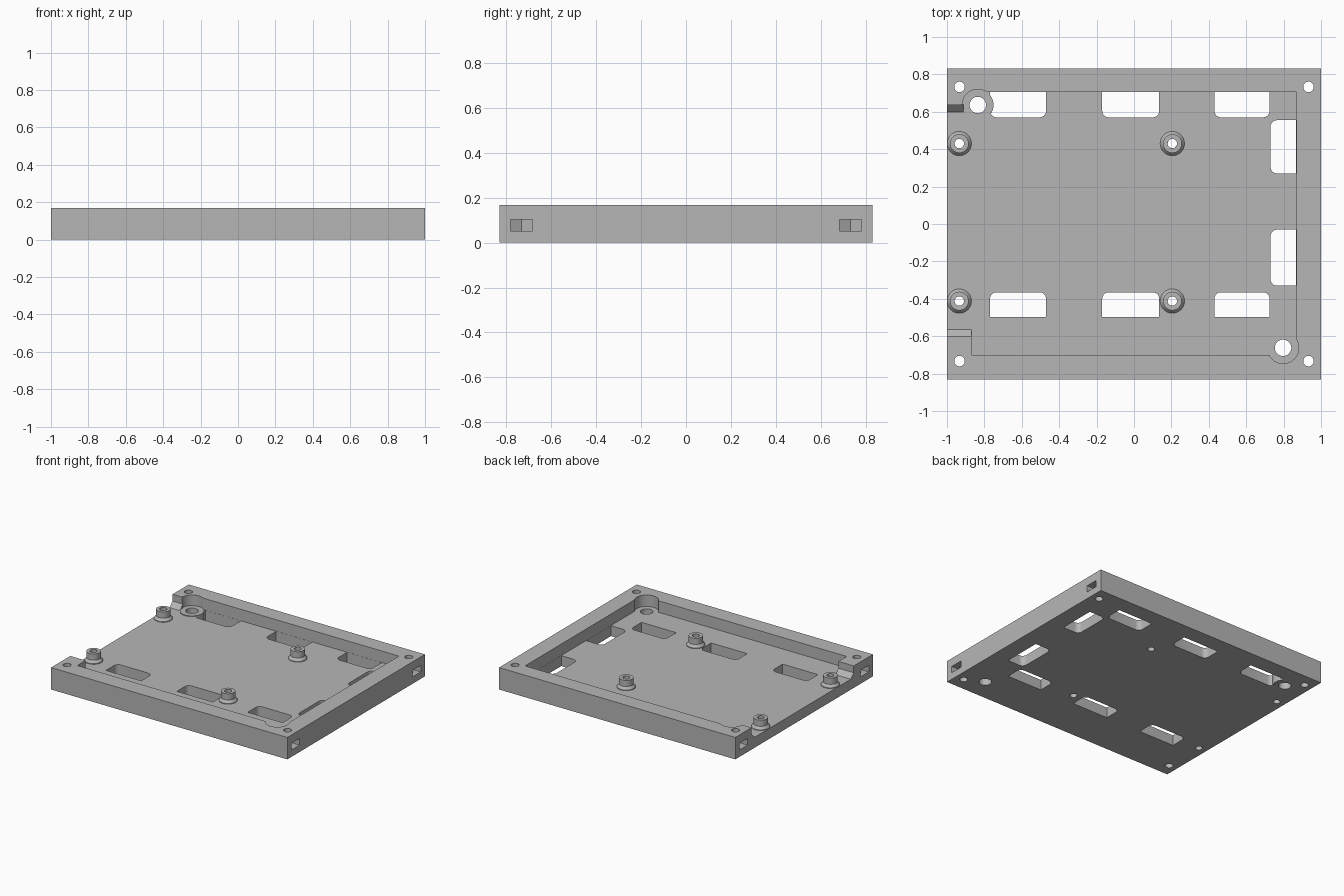
import bpy, bmesh
from math import cos, sin, pi

if "Cube" in bpy.data.objects:
    bpy.data.objects.remove(bpy.data.objects["Cube"])

HALF_Y, TOP, FLOOR = 0.832, 0.168, 0.08
SIGNS = (-1, 1)

grey = bpy.data.materials.new("plain_grey")
grey.use_nodes = True
GREY = (0.47, 0.47, 0.47, 1)
grey.diffuse_color = GREY
grey.node_tree.nodes["Principled BSDF"].inputs["Base Color"].default_value = GREY


def finish(name, bm):
    bmesh.ops.recalc_face_normals(bm, faces=bm.faces)
    mesh = bpy.data.meshes.new(name)
    bm.to_mesh(mesh)
    bm.free()
    mesh.materials.append(grey)
    obj = bpy.data.objects.new(name, mesh)
    bpy.context.collection.objects.link(obj)
    return obj


def extrude(name, points, direction):
    """Solid made by pushing a flat outline along a direction."""
    bm = bmesh.new()
    face = bm.faces.new([bm.verts.new(p) for p in points])
    ext = bmesh.ops.extrude_face_region(bm, geom=[face])["geom"]
    bmesh.ops.translate(bm, vec=direction,
                        verts=[v for v in ext if isinstance(v, bmesh.types.BMVert)])
    return finish(name, bm)


def prism(name, outline, z0, z1):
    return extrude(name, [(x, y, z0) for x, y in outline], (0, 0, z1 - z0))


def arc(cx, cy, r, start=0.0, sweep=2 * pi, n=40, closed=False):
    steps = n + 1 if closed else n
    return [(cx + r * cos(start + sweep * i / n), cy + r * sin(start + sweep * i / n))
            for i in range(steps)]


def lathe(name, profile, cx, cy, n=40):
    """Ring made by turning a closed (radius, height) profile."""
    bm = bmesh.new()
    rings = [[bm.verts.new((x, y, z)) for x, y in arc(cx, cy, r, n=n)] for r, z in profile]
    for a, b in zip(rings, rings[1:] + rings[:1]):
        for i in range(n):
            j = (i + 1) % n
            bm.faces.new((a[i], a[j], b[j], b[i]))
    return finish(name, bm)


def smooth(obj):
    bpy.ops.object.select_all(action="DESELECT")
    obj.select_set(True)
    bpy.context.view_layer.objects.active = obj
    bpy.ops.object.shade_smooth_by_angle(angle=0.5)


def vent(x0, x1, y0, y1, rounded):
    """Slot through the floor; rounded lists the corners that are soft."""
    r = 0.035
    corners = [(x1, y1, -1, -1), (x0, y1, 1, -1), (x0, y0, 1, 1), (x1, y0, -1, 1)]
    outline = []
    for k, (x, y, sx, sy) in enumerate(corners):
        if k in rounded:
            outline += arc(x + sx * r, y + sy * r, r, k * pi / 2, pi / 2, 6, True)
        else:
            outline.append((x, y))
    return prism("vent_cutter", outline, -0.1, 0.11)


# Tray block
tray = prism("tray", [(-1, -HALF_Y), (1, -HALF_Y), (1, HALF_Y), (-1, HALF_Y)], 0, TOP)
cutters = []

# Pocket, open on one side between the two corner blocks
pocket = [(-1.1, -0.6), (-0.87, -0.6), (-0.87, -0.7), (0.868, -0.7),
          (0.868, 0.706), (-0.87, 0.706), (-0.87, 0.636), (-1.1, 0.636)]
cutters.append(prism("pocket_cutter", pocket, FLOOR, 0.4))

# Round clearances and mounting holes in two opposite corners
MOUNTS = [(-0.835, 0.636, 0.086), (0.797, -0.662, FLOOR)]
for x, y, z in MOUNTS:
    cutters.append(prism("clearance_cutter", arc(x, y, 0.084), z, 0.4))
    cutters.append(prism("mount_hole_cutter", arc(x, y, 0.044), -0.1, 0.3))

# Ventilation slots along three sides
for x0, x1 in ((-0.77, -0.47), (-0.17, 0.135), (0.43, 0.725)):
    cutters.append(vent(x0, x1, -0.497, -0.365, (0, 1)))
    cutters.append(vent(x0, x1, 0.57, 0.705, (2, 3)))
for y0, y1 in ((0.27, 0.555), (-0.33, -0.03)):
    cutters.append(vent(0.73, 0.867, y0, y1, (1, 2)))

# Corner screw holes with hexagonal nut slots opening sideways
for sx in SIGNS:
    for sy in SIGNS:
        cx, cy, half = sx * 0.933, sy * 0.733, 0.049
        cutters.append(prism("screw_hole_cutter", arc(cx, cy, 0.028, n=28), -0.1, 0.3))
        slot = [(sx * 1.1, cy - half), (cx, cy - half), (cx - sx * half * 0.58, cy - half),
                (cx - sx * half * 1.155, cy), (cx - sx * half * 0.58, cy + half),
                (sx * 1.1, cy + half)]
        slot.pop(1)
        cutters.append(prism("nut_slot_cutter", slot, 0.053, 0.103))

# Standoffs with flared feet and pilot holes
STANDOFFS = [(x, y) for x in (-0.934, 0.205) for y in (-0.412, 0.43)]
for x, y in STANDOFFS:
    cutters.append(prism("pilot_hole_cutter", arc(x, y, 0.025, n=28), -0.1, 0.3))
    smooth(lathe("standoff", [(0.025, 0.06), (0.065, 0.06), (0.065, FLOOR + 0.005),
                              (0.05, 0.105), (0.05, 0.152), (0.025, 0.152)], x, y))

# Cut everything out of the tray
bpy.context.view_layer.objects.active = tray
for cutter in cutters:
    mod = tray.modifiers.new("cut", "BOOLEAN")
    mod.operation = "DIFFERENCE"
    mod.solver = "EXACT"
    mod.object = cutter
    bpy.ops.object.modifier_apply(modifier=mod.name)
    bpy.data.objects.remove(cutter)
smooth(tray)

# Raised ring around the rear mounting hole
ring_x, ring_y, ring_top = MOUNTS[0]
smooth(lathe("mount_ring", [(0.044, 0.001), (0.084, 0.001), (0.084, ring_top),
                            (0.044, ring_top)], ring_x, ring_y))

# Ramps at the foot of the two corner blocks
for name, y_wall, y_foot, width in (("front_ramp", -0.602, -0.565, 0.13),
                                    ("rear_ramp", 0.638, 0.6, 0.088)):
    extrude(name, [(-1, y_wall, FLOOR - 0.01), (-1, y_foot, FLOOR - 0.01),
                   (-1, y_foot, FLOOR), (-1, y_wall, FLOOR + 0.038)], (width, 0, 0))
